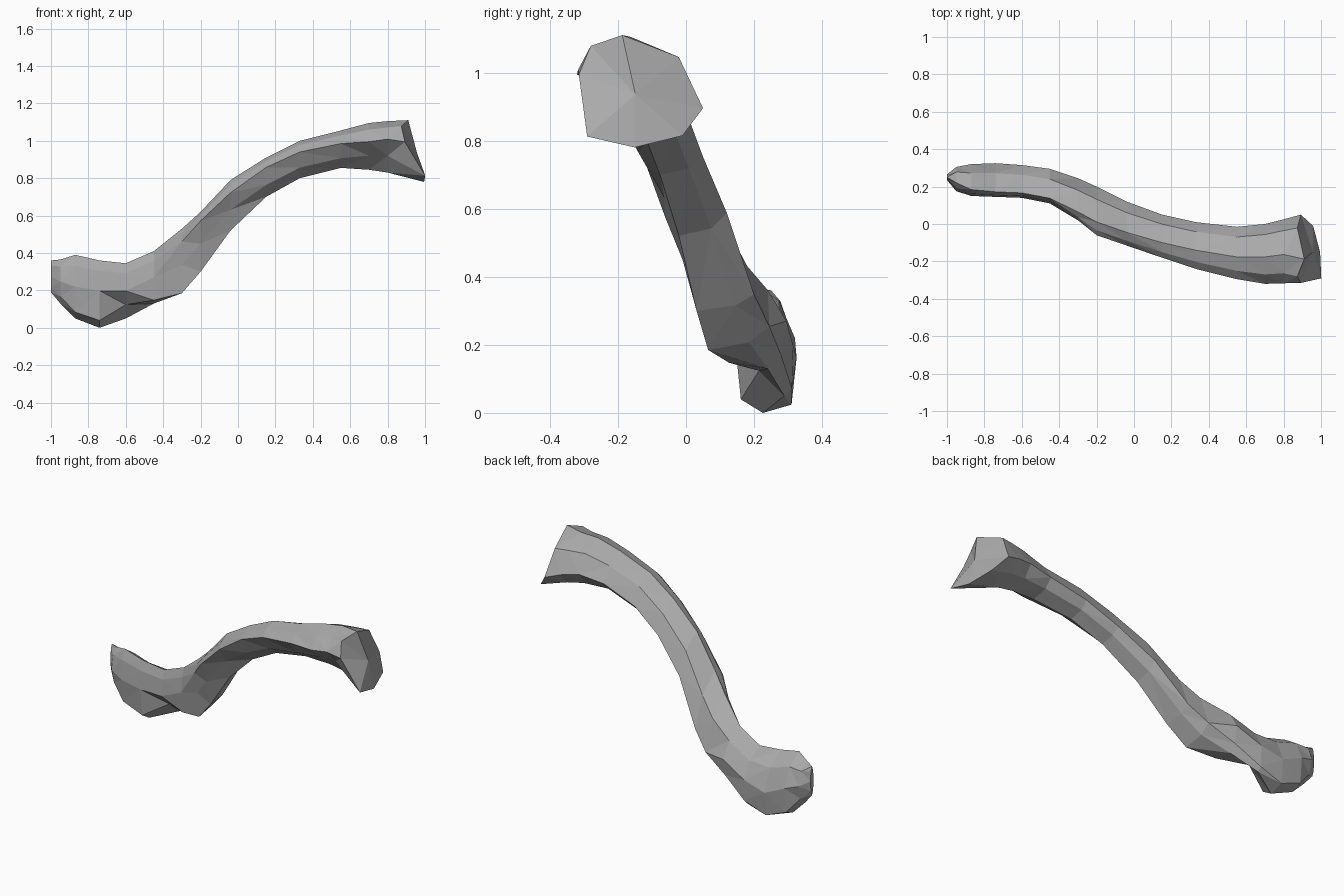
import bpy, bmesh
from mathutils import Vector

cube = bpy.data.objects.get("Cube")
if cube:
    bpy.data.objects.remove(cube, do_unlink=True)

# One plain bone colour
bone = bpy.data.materials.new("bone_grey")
bone.use_nodes = True
colour = (0.4, 0.4, 0.4, 1.0)
bone.diffuse_color = colour
bone.node_tree.nodes["Principled BSDF"].inputs["Base Color"].default_value = colour

# Stations along the shaft: x, front y, back y, bottom z, top z,
# then lean of the front ridge, top ridge and bottom ridge (-1 to 1)
STATIONS = [
    (-1.0, .235, .265, .19, .36, 0, 0, 0),
    (-.95, .175, .305, .13, .365, 0, -.3, 0),
    (-.87, .15, .32, .05, .39, 0, -.6, .1),
    (-.74, .145, .325, 0, .36, .1, -.7, -.1),
    (-.6, .14, .315, .05, .345, 0, -.7, .7),
    (-.45, .11, .295, .13, .41, 0, -.7, .4),
    (-.3, .02, .245, .185, .53, .6, -.6, -.6),
    (-.2, -.06, .2, .3, .62, .7, -.45, -.3),
    (-.04, -.115, .12, .52, .79, .5, -.4, -.2),
    (.15, -.18, .05, .7, .91, .5, -.3, -.1),
    (.33, -.24, .01, .8, 1.0, .4, -.2, 0),
    (.55, -.295, -.015, .855, 1.055, .3, -.15, 0),
    (.7, -.32, 0, .845, 1.095, .2, -.1, .1),
    (.8, -.317, .025, .83, 1.105, .3, -.1, 0),
    (.952, -.315, .05, .78, 1.11, .3, -.3, -.1),
]
CORNERS = [Vector((-1, 1)), Vector((1, 1)), Vector((1, -1)), Vector((-1, -1))]


def corner_fullness(x):
    """How far each corner swells: front top, back top, back bottom, front bottom."""
    if x < -.9:
        return .36, .36, .36, .36
    if x < -.7:
        return .3, .3, .7, .6      # squared heel below the flat tip
    if x < -.5:
        return .3, .3, .7, 0       # underside cut away
    if x < -.4:
        return .25, .3, .4, .75    # low front shelf
    if x < 0:
        return .25, .28, .35, -.1  # overhanging front of the bend
    if x < .6:
        return .25, .32, .35, .2   # slim shaft
    if x < .9:
        return .3, .36, .36, 0     # hollow behind the joint
    return .45, .4, .4, .7         # joint rim


def cross_section(station, is_joint_end):
    """Eight-sided ring: four ridges with a rounded corner between each pair."""
    x, front, back, low, high, side, top, bottom = station
    ridges = [Vector((-1, side)), Vector((top, 1)),
              Vector((1, -side)), Vector((bottom, -1))]
    ring = []
    for i, fullness in enumerate(corner_fullness(x)):
        middle = (ridges[i] + ridges[(i + 1) % 4]) / 2
        ring += [ridges[i], middle.lerp(CORNERS[i], fullness)]
    points = []
    for v in ring:
        # The joint rim sweeps back at the top and on both sides
        sweep = 0
        if is_joint_end:
            sweep = .04 * v.y + .03 * v.x + .06 * v.x ** 2 * (1 + v.y)
        points.append((x - sweep,
                       (front + back) / 2 + v.x * (back - front) / 2,
                       (low + high) / 2 + v.y * (high - low) / 2))
    return points


# Loft the shaft through all rings
bm = bmesh.new()
rings = []
for n, station in enumerate(STATIONS):
    points = cross_section(station, n == len(STATIONS) - 1)
    rings.append([bm.verts.new(p) for p in points])
for a, b in zip(rings, rings[1:]):
    for i in range(8):
        j = (i + 1) % 8
        bm.faces.new((a[i], a[j], b[j], b[i]))

# Close the thin tip and the broad, domed joint face
bm.faces.new(rings[0])
joint_face = bm.faces.new(rings[-1])
bm.normal_update()
joint_centre = bmesh.ops.poke(bm, faces=[joint_face])["verts"][0]
joint_centre.co.x += .03
bmesh.ops.triangulate(bm, faces=bm.faces[:], quad_method='SHORT_EDGE')
bmesh.ops.recalc_face_normals(bm, faces=bm.faces[:])

mesh = bpy.data.meshes.new("collar_bone")
bm.to_mesh(mesh)
bm.free()
mesh.materials.append(bone)
collar_bone = bpy.data.objects.new("collar_bone", mesh)
bpy.context.scene.collection.objects.link(collar_bone)
